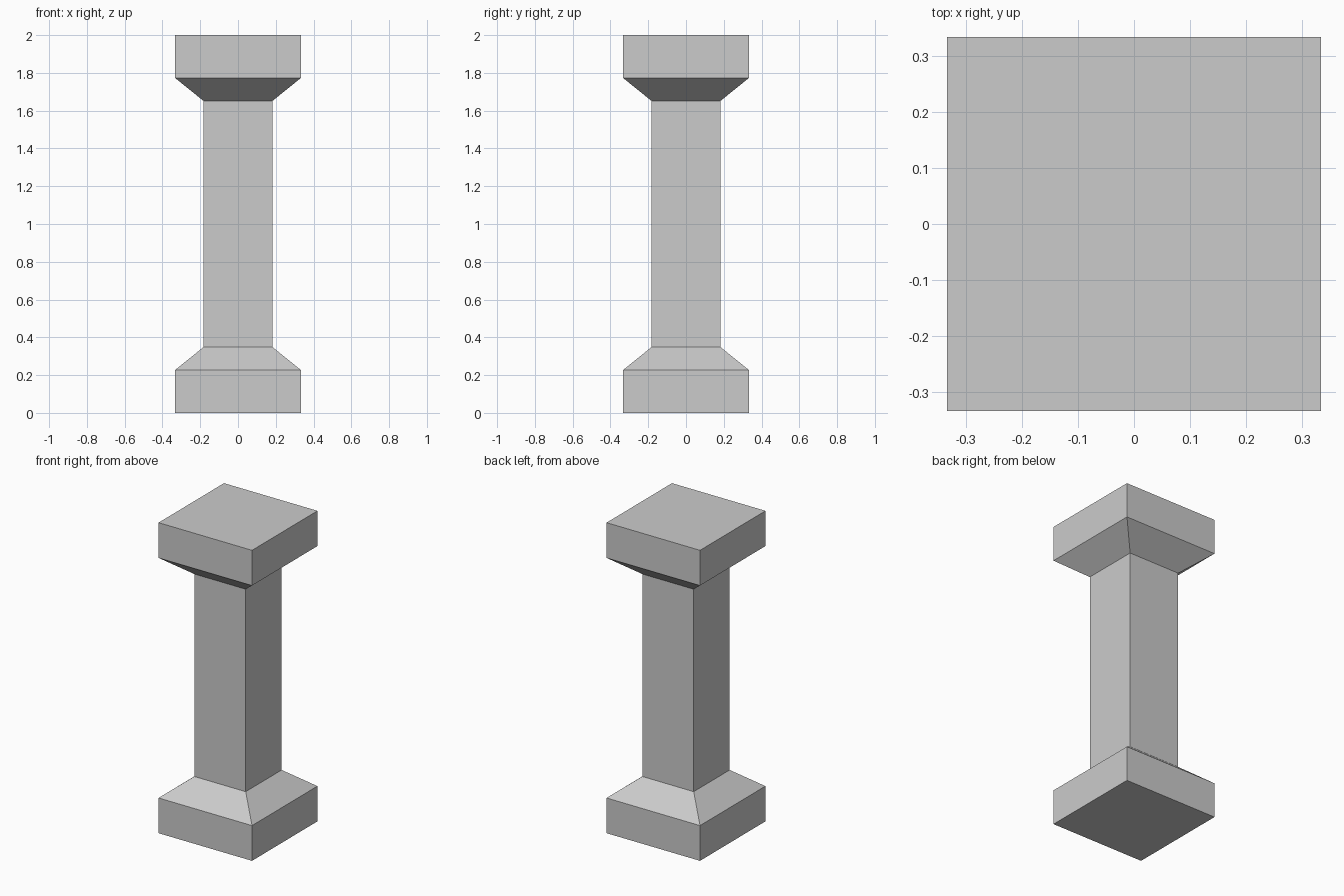
import bpy, bmesh

if "Cube" in bpy.data.objects:
    bpy.data.objects.remove(bpy.data.objects["Cube"])

WIDE, SLIM = 0.333, 0.183            # half widths of plinth and shaft
BLOCK, SLOPE, HEIGHT = 0.227, 0.348, 2.0

# Half profile (half width, z), mirrored about mid height
lower = [(WIDE, 0.0), (WIDE, BLOCK), (SLIM, SLOPE)]
profile = lower + [(w, HEIGHT - z) for w, z in reversed(lower)]

# Square column: one ring of four corners per profile point
bm = bmesh.new()
rings = [[bm.verts.new((sx * w, sy * w, z))
          for sx, sy in ((-1, -1), (1, -1), (1, 1), (-1, 1))]
         for w, z in profile]
for a, b in zip(rings, rings[1:]):
    for i in range(4):
        j = (i + 1) % 4
        bm.faces.new((a[i], a[j], b[j], b[i]))

# Bottom and top caps
bm.faces.new(reversed(rings[0]))
bm.faces.new(rings[-1])
bmesh.ops.recalc_face_normals(bm, faces=bm.faces)

mesh = bpy.data.meshes.new("square_column")
bm.to_mesh(mesh)
bm.free()
bpy.context.collection.objects.link(bpy.data.objects.new("square_column", mesh))
